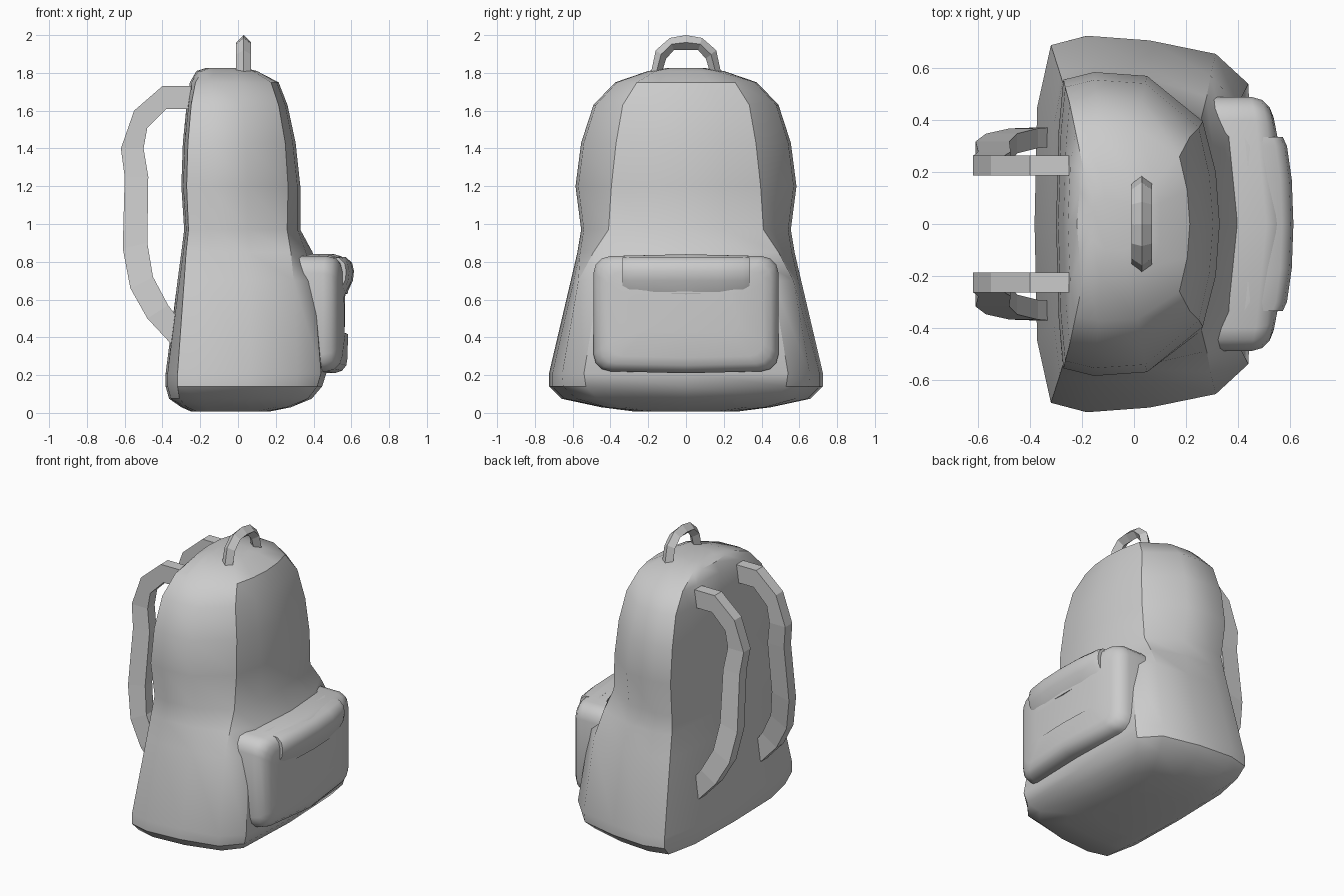
import bpy
import math

if "Cube" in bpy.data.objects:
    bpy.data.objects.remove(bpy.data.objects["Cube"])


def make(name, verts, faces, angle=None):
    mesh = bpy.data.meshes.new(name)
    mesh.from_pydata(verts, [], faces)
    mesh.update()
    obj = bpy.data.objects.new(name, mesh)
    bpy.context.collection.objects.link(obj)
    bpy.ops.object.select_all(action='DESELECT')
    obj.select_set(True)
    bpy.context.view_layer.objects.active = obj
    bpy.ops.object.mode_set(mode='EDIT')
    bpy.ops.mesh.select_all(action='SELECT')
    bpy.ops.mesh.normals_make_consistent(inside=False)
    bpy.ops.object.mode_set(mode='OBJECT')
    if angle:
        bpy.ops.object.shade_smooth_by_angle(angle=math.radians(angle))
    return obj


def loft(name, rings, angle=None):
    """Skin equal-sized closed rings and cap both ends."""
    n = len(rings[0])
    verts = [p for ring in rings for p in ring]
    faces = [(r * n + i, r * n + (i + 1) % n, (r + 1) * n + (i + 1) % n, (r + 1) * n + i)
             for r in range(len(rings) - 1) for i in range(n)]
    faces += [tuple(range(n))[::-1], tuple(range(len(verts) - n, len(verts)))]
    return make(name, verts, faces, angle)


# Bag body: symmetric cross-sections stacked in height
# z, back x, back corner x, half width, front corner x/y, front panel x/y, front centre x
sections = [
    (0.008, -.25, -.22, .28, .10, .22, .15, .17, .17),
    (0.03, -.30, -.27, .45, .20, .42, .26, .32, .28),
    (0.075, -.365, -.31, .66, .28, .58, .37, .47, .39),
    (0.14, -.383, -.32, .725, .31, .65, .42, .53, .445),
    (0.21, -.383, -.32, .725, .315, .655, .44, .54, .468),
    (0.70, -.32, -.285, .61, .295, .57, .40, .46, .435),
    (0.85, -.30, -.275, .575, .28, .49, .36, .32, .395),
    (0.97, -.285, -.262, .555, .26, .41, .315, .20, .33),
    (1.20, -.30, -.272, .585, .265, .395, .315, .20, .33),
    (1.43, -.292, -.265, .555, .25, .37, .29, .19, .305),
    (1.63, -.272, -.248, .49, .215, .335, .25, .17, .262),
    (1.75, -.255, -.225, .375, .175, .26, .205, .13, .215),
    (1.81, -.22, -.19, .20, .08, .16, .10, .08, .10),
    (1.826, -.17, -.15, .10, .03, .08, .04, .04, .04),
]


def body_ring(z, xb, xc, w, xf, wf, xp, wp, x0):
    span = xf - xc
    half = [(xb + .01, .62 * w), (xc, .95 * w), (xc + .22 * span, w),
            (xc + .6 * span, .975 * w), (xf, wf), (xp, wp)]
    pts = [(xb, 0)] + half + [(x0, 0)] + [(x, -y) for x, y in reversed(half)]
    return [(x, y, z) for x, y in pts]


loft("bag_body", [body_ring(*s) for s in sections], 35)

# Front pocket: rounded outline, bowed forward, stepping in to a soft front
outline = []
for cy, cz, start in ((1, 1, 0), (-1, 1, 90), (-1, -1, 180), (1, -1, 270)):
    for k in range(4):
        a = math.radians(start + 30 * k)
        outline.append((cy * .40 + .09 * math.cos(a), cz * .215 + .09 * math.sin(a)))
    if start in (0, 180):
        outline.append((0, cz * .315))


def pocket_ring(x, inset):
    ring = []
    for y, z in outline:
        y, z = y * (1 - inset / .49), z * (1 - inset / .305)
        ring.append((x - .25 * y * y, y, .525 + z))
    return ring


loft("front_pocket", [pocket_ring(x, i) for x, i in
                      ((.36, 0), (.51, 0), (.55, .012), (.573, .04), (.58, .08), (.582, .2))], 40)

# Pocket flap: a rounded profile swept across the pocket
flap_profile = [(.45, .835), (.57, .825), (.604, .795), (.614, .75), (.608, .70), (.575, .64), (.45, .655)]
flap = []
for y, s in ((-.335, .9), (-.30, .97), (-.17, 1), (0, 1), (.17, 1), (.30, .97), (.335, .9)):
    flap.append([(.45 + (x - .45) * s - .22 * y * y, y,
                  .75 + (z - .75) * (.6 + .4 * s) - (.012 * (1 - abs(y) / .335) if z < .68 else 0))
                 for x, z in flap_profile])
loft("pocket_flap", flap, 40)

# Shoulder straps: outer x/z, inner x/z, centre y
strap_path = [
    (-.25, 1.73, -.25, 1.61, .225), (-.40, 1.73, -.38, 1.61, .225),
    (-.55, 1.60, -.48, 1.51, .225), (-.62, 1.40, -.50, 1.40, .225),
    (-.60, 1.25, -.475, 1.25, .24), (-.61, .87, -.48, .90, .28),
    (-.57, .66, -.45, .72, .31), (-.48, .50, -.37, .57, .33),
    (-.34, .35, -.31, .49, .335),
]
for side, label in ((1, "left"), (-1, "right")):
    loft("shoulder_strap_" + label,
         [[(xo, side * (y - .038), zo), (xo, side * (y + .038), zo),
           (xi, side * (y + .038), zi), (xi, side * (y - .038), zi)]
          for xo, zo, xi, zi, y in strap_path])

# Top handle: diamond section along an arch; outer y/z and inner y/z
arch = [(.19, 1.78, .135, 1.78), (.16, 1.92, .105, 1.875), (.085, 1.985, .065, 1.92), (0, 2.0, 0, 1.922)]
arch += [(-a, b, -c, d) for a, b, c, d in reversed(arch[:-1])]
loft("top_handle", [[(.03, yo, zo), (.07, (yo + yi) / 2, (zo + zi) / 2),
                     (.03, yi, zi), (-.01, (yo + yi) / 2, (zo + zi) / 2)]
                    for yo, zo, yi, zi in arch])
